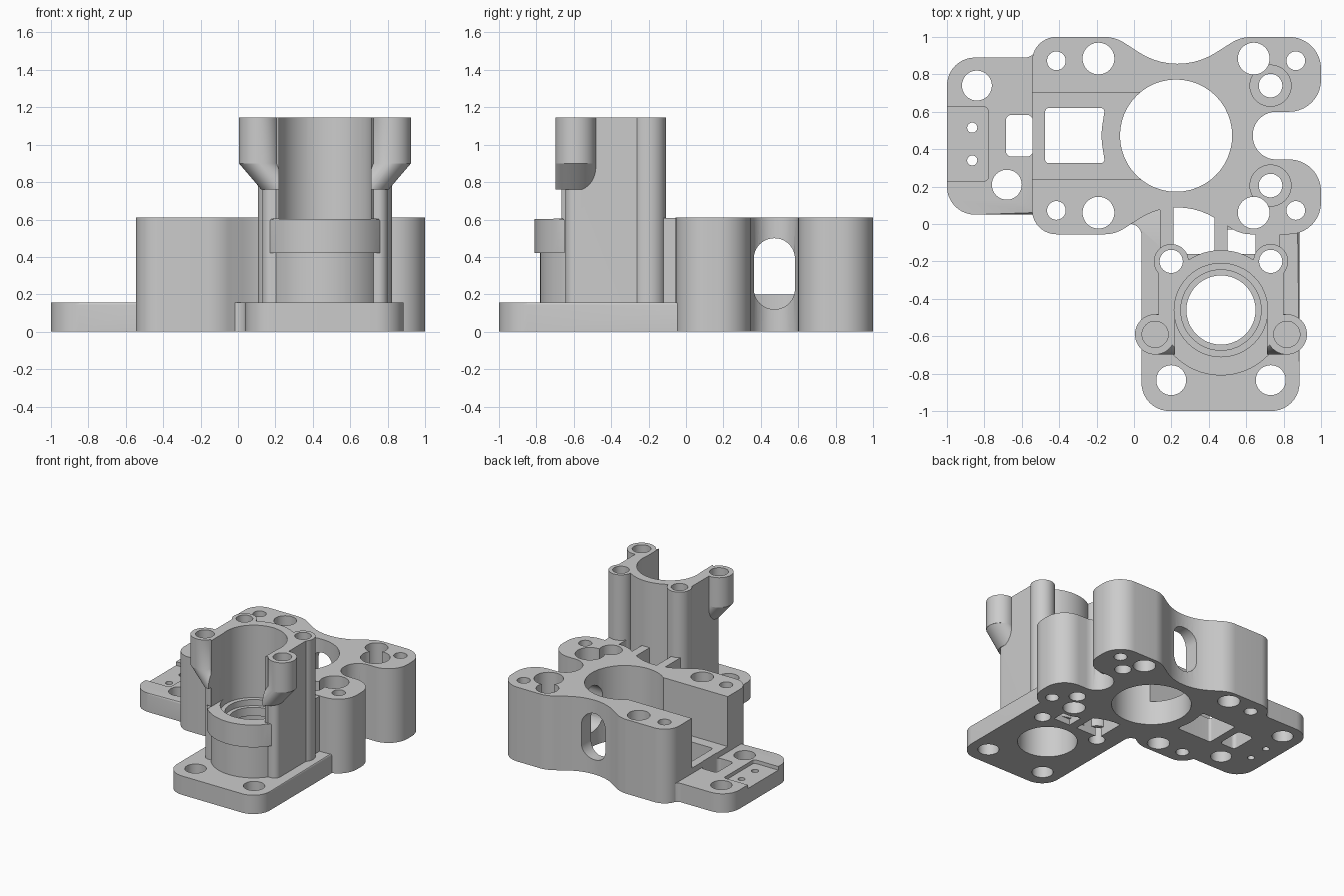
import bpy, bmesh, math
from mathutils import Vector, Matrix

cube = bpy.data.objects.get("Cube")
if cube:
    bpy.data.objects.remove(cube, do_unlink=True)

grey = bpy.data.materials.new("cast_grey")
grey.use_nodes = True
grey.diffuse_color = (0.6, 0.6, 0.6, 1)
grey.node_tree.nodes["Principled BSDF"].inputs["Base Color"].default_value = grey.diffuse_color


# ---- helpers ----
def rounded(points, steps=10):
    """Polygon from (x, y, radius) corners."""
    out = []
    n = len(points)
    for i, (x, y, r) in enumerate(points):
        p = Vector((x, y))
        if r == 0:
            out.append(p)
            continue
        a = (Vector(points[i - 1][:2]) - p).normalized()
        b = (Vector(points[(i + 1) % n][:2]) - p).normalized()
        half = a.angle(b) / 2
        c = p + (a + b).normalized() * (r / math.sin(half))
        t = r / math.tan(half)
        u, v = p + a * t - c, p + b * t - c
        sweep = math.pi - 2 * half
        for k in range(steps + 1):
            f = k / steps
            out.append(c + (u * math.sin((1 - f) * sweep) + v * math.sin(f * sweep))
                       / math.sin(sweep))
    return out


def rect(x0, x1, y0, y1, r=0):
    return rounded([(x0, y0, r), (x1, y0, r), (x1, y1, r), (x0, y1, r)])


def circle(x, y, r, n=48):
    return [Vector((x + r * math.cos(k * math.tau / n), y + r * math.sin(k * math.tau / n)))
            for k in range(n)]


def prism(name, pts, z0, z1, soft=0.0, axes=None, shift=(0, 0)):
    """Extruded outline; soft rounds the top rim, shift slides the lower end."""
    bm = bmesh.new()
    low = [bm.verts.new((p.x + shift[0], p.y + shift[1], z0)) for p in pts]
    top = [bm.verts.new((p.x, p.y, z1)) for p in pts]
    bm.faces.new(low[::-1])
    cap = bm.faces.new(top)
    for i in range(len(pts)):
        j = (i + 1) % len(pts)
        bm.faces.new((low[i], low[j], top[j], top[i]))
    if soft:
        bmesh.ops.bevel(bm, geom=list(cap.edges), offset=soft, segments=2,
                        profile=0.5, affect='EDGES', clamp_overlap=True)
    if axes:
        bm.transform(Matrix(axes).to_4x4())
    bmesh.ops.recalc_face_normals(bm, faces=bm.faces)
    mesh = bpy.data.meshes.new(name)
    bm.to_mesh(mesh)
    bm.free()
    mesh.materials.append(grey)
    ob = bpy.data.objects.new(name, mesh)
    bpy.context.collection.objects.link(ob)
    return ob


def combine(ob, others, operation):
    for other in others:
        mod = ob.modifiers.new("cut", 'BOOLEAN')
        mod.operation, mod.solver, mod.object = operation, 'EXACT', other
    graph = bpy.context.evaluated_depsgraph_get()
    mesh = bpy.data.meshes.new_from_object(ob.evaluated_get(graph))
    ob.modifiers.clear()
    ob.data = mesh


def hole(x, y, r, z0=-0.5, z1=2.0):
    return prism("cutter", circle(x, y, r), z0, z1)


SOFT = 0.012
BLOCK, PLATE, TOP = 0.61, 0.155, 1.145
MID = 0.4725                 # symmetry line of the housing
CX, CY = 0.465, -0.46        # tower axis

# ---- housing block ----
back = [(-0.545, 1, .13), (-0.1, 1, .2), (0.23, 0.785, .38), (0.57, 1, .2),
        (1, 1, .17), (1, 0.6, .17), (0.635, 0.6, .125)]
front = [(x, 2 * MID - y, r) for x, y, r in reversed(back)]
housing = prism("housing_block", rounded(back + front), 0, BLOCK, SOFT)

# ---- side flange ----
flange = prism("side_flange", rounded([
    (-1, 0.05, .15), (-0.5, 0.05, 0), (-0.47, 0.97, 0), (-0.56, 0.89, .06), (-1, 0.89, .15)]),
    0, PLATE, SOFT)

# ---- front base plate ----
pad = prism("front_base_plate", rounded([
    (0.04, -1, .15), (0.885, -1, .15), (0.885, 0.1, 0), (-0.1, 0.1, 0),
    (-0.1, 0, 0), (0.04, 0, .06)]), 0, PLATE, SOFT)

# ---- tower: round core, side walls, bosses, lugs and front collar ----
tower = prism("tower", circle(CX, CY, 0.32, 64), 0.05, TOP, SOFT)
collar_arc = [Vector((CX + 0.35 * math.sin(a / 10), CY - 0.35 * math.cos(a / 10)))
              for a in range(-10, 11)]
extras = [prism("side_walls", rect(0.13, 0.8, -0.645, -0.2, .05), 0.06, TOP, SOFT),
          prism("collar", collar_arc, 0.42, 0.605, SOFT)]
for side in (-1, 1):
    extras.append(prism("rear_boss", circle(CX + side * 0.266, -0.2, 0.093), 0.07, TOP, SOFT))
    lug = circle(CX + side * 0.352, -0.59, 0.108)
    extras.append(prism("lug", lug, 0.9, TOP, SOFT))
    extras.append(prism("lug_taper", lug, 0.76, 0.9005, shift=(-side * 0.12, 0)))
combine(tower, extras, 'UNION')

# ---- webs joining tower and housing ----
webs = [prism(name, rect(x0, x1, -0.16, y1), 0.02, BLOCK - 0.003)
        for name, x0, x1, y1 in (("left_web", 0.14, 0.21, 0.12),
                                 ("centre_web", 0.43, 0.5, 0.12),
                                 ("right_web", 0.65, 0.78, 0.0))]

# ---- housing cutters ----
bore = hole(0.225, MID, 0.3)
block_cuts = [bore, prism("cutter", rect(-0.7, 0.2, 0.237, 0.703), 0.2, 2)]
block_holes = []
for s in (-1, 1):
    for x, dy, r in ((-0.415, 0.4, .05), (-0.19, 0.412, .085), (0.64, 0.412, .085),
                     (0.865, 0.4, .05), (0.73, 0.267, .063)):
        block_holes.append(hole(x, MID + s * dy, r))
    block_holes.append(hole(0.73, MID + s * 0.267, 0.11, 0.35))
window = prism("cutter", rounded([(-0.475, 0.325, .02), (-0.155, 0.325, .02),
                                  (-0.178, MID, .4), (-0.155, 0.62, .02),
                                  (-0.475, 0.62, .02)]), -0.5, 1)
notch = prism("cutter", rect(-0.685, -0.542, 0.36, 0.583, .03), -0.5, 1)
# rounded slots through the right and back walls
right_slot = prism("cutter", rect(MID - 0.11, MID + 0.11, 0.12, 0.5, .109), 0.3, 1.2,
                   axes=((0, 0, 1), (1, 0, 0), (0, 1, 0)))
back_slot = prism("cutter", rect(0.12, 0.34, 0.12, 0.5, .109), 0.6, 1.2,
                  axes=((1, 0, 0), (0, 0, 1), (0, 1, 0)))
combine(housing, block_cuts + block_holes + [window, notch, right_slot, back_slot], 'DIFFERENCE')

# ---- flange cutters ----
flange_cuts = [hole(-0.84, 0.74, .08), hole(-0.68, 0.21, .08), notch,
               hole(-0.865, 0.515, .027), hole(-0.865, 0.34, .027),
               prism("cutter", rect(-1.1, -0.78, 0.23, 0.625, .02), 0.125, 1)]
combine(flange, flange_cuts, 'DIFFERENCE')

# ---- tower and base plate cutters ----
seat = hole(CX, CY, 0.225, -0.5, 0.43)
rear_holes = [hole(CX + s * 0.266, -0.2, .062) for s in (-1, 1)]
tower_cuts = rear_holes + [seat, hole(CX, CY, 0.185, 0.4, 0.52), hole(CX, CY, 0.215, 0.5, 0.57),
                           hole(CX, CY, 0.25, 0.55)]
tower_cuts += [hole(CX + s * 0.352, -0.59, .07, TOP - 0.2) for s in (-1, 1)]
tower_cuts.append(prism("cutter", rect(CX - 0.245, CX + 0.245, -1.2, CY), 0.603, 2))
combine(tower, tower_cuts, 'DIFFERENCE')

pad_cuts = rear_holes + [seat] + block_holes
pad_cuts += [hole(CX + s * 0.266, -0.835, .08) for s in (-1, 1)]
pad_cuts += [prism("cutter", rect(0.21, 0.43, -0.16, 0.09), -0.5, 1),
             prism("cutter", rect(0.5, 0.65, -0.16, -0.03), -0.5, 1)]
combine(pad, pad_cuts, 'DIFFERENCE')
for web in webs:
    combine(web, rear_holes + block_holes, 'DIFFERENCE')

# ---- remove helpers and shade ----
keep = [housing, flange, pad, tower] + webs
for ob in extras + [o for o in bpy.data.objects if o.name.startswith("cutter")]:
    bpy.data.objects.remove(ob, do_unlink=True)
bpy.ops.object.select_all(action='DESELECT')
for ob in keep:
    ob.select_set(True)
bpy.context.view_layer.objects.active = housing
bpy.ops.object.shade_smooth_by_angle(angle=math.radians(35))
